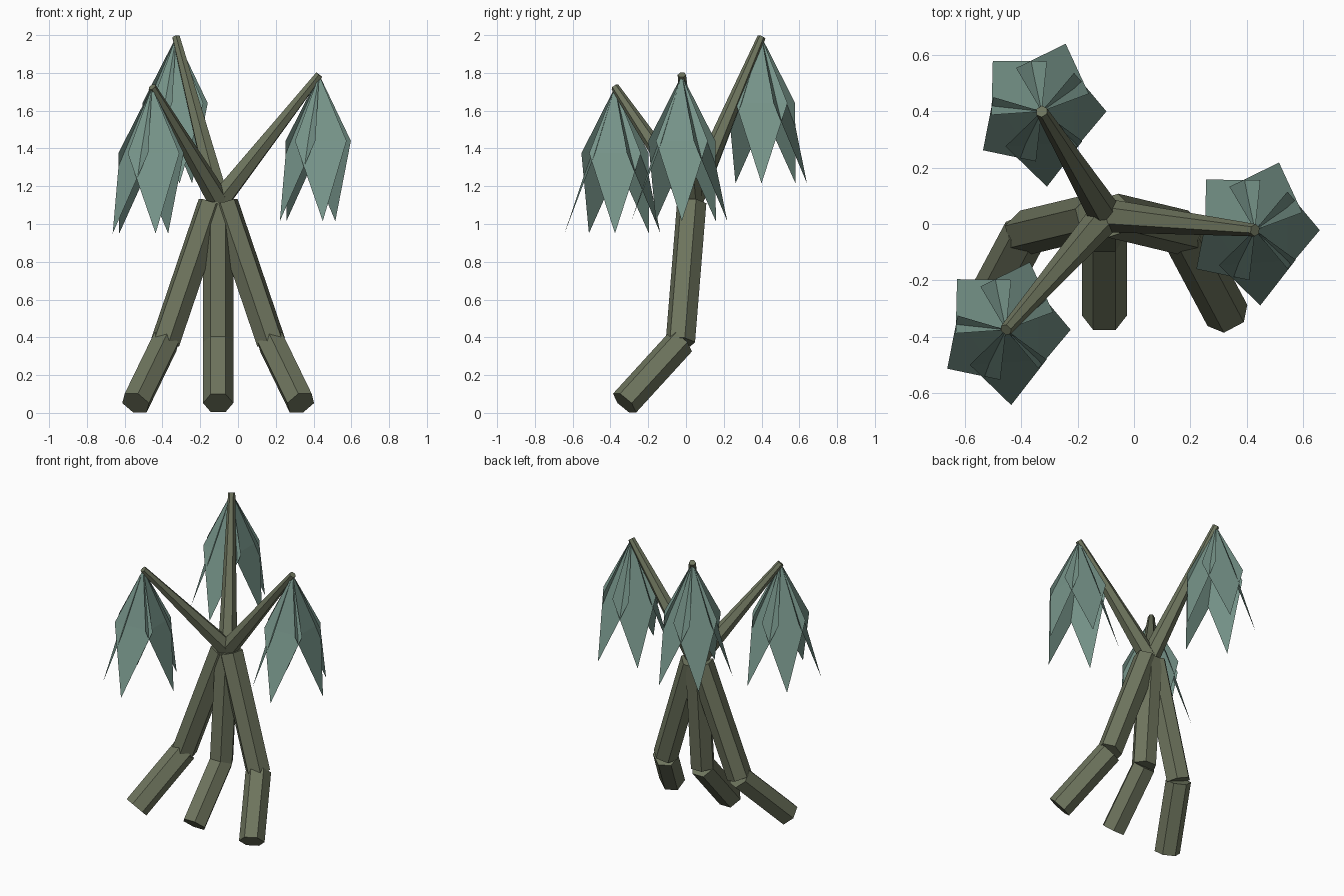
import bpy, math
from mathutils import Vector

if "Cube" in bpy.data.objects:
    bpy.data.objects.remove(bpy.data.objects["Cube"])


def material(name, rgb):
    m = bpy.data.materials.new(name)
    m.diffuse_color = (*rgb, 1)
    m.use_nodes = True
    m.node_tree.nodes["Principled BSDF"].inputs["Base Color"].default_value = m.diffuse_color
    return m


BARK = material("mossy_bark", (0.155, 0.175, 0.11))
LEAF = material("teal_leaf", (0.185, 0.30, 0.255))


def make(name, verts, faces, mat):
    me = bpy.data.meshes.new(name)
    me.from_pydata([tuple(v) for v in verts], [], faces)
    me.materials.append(mat)
    ob = bpy.data.objects.new(name, me)
    bpy.context.collection.objects.link(ob)
    return ob


def hex_beam(name, a, b, ra, rb):
    """Six-sided (tapered) beam from a to b, with corners on the horizontal axis."""
    a, b = Vector(a), Vector(b)
    d = (b - a).normalized()
    u = d.cross(Vector((0, 0, 1))).normalized()
    v = u.cross(d)
    verts = []
    for c, r in ((a, ra), (b, rb)):
        for i in range(6):
            t = i * math.pi / 3
            verts.append(c + (u * math.cos(t) + v * math.sin(t)) * r)
    faces = [(i, (i + 1) % 6, 6 + (i + 1) % 6, 6 + i) for i in range(6)]
    faces += [tuple(range(5, -1, -1)), tuple(range(6, 12))]
    make(name, verts, faces, BARK)


# Three bent trunk legs meeting near the crown
CX = -0.105
for side, tag in ((-1, "left"), (0, "middle"), (1, "right")):
    foot = (CX + side * 0.437, -0.325, 0.052)
    knee = (CX + side * 0.28, -0.03, 0.375)
    top = (CX + side * 0.03, 0.03, 1.11)
    hex_beam(tag + "_lower_trunk", foot, knee, 0.08, 0.08)
    hex_beam(tag + "_upper_trunk", knee, top, 0.08, 0.08)

# Leaf directions (degrees) and tip distances, shared by every cluster
LEAVES = ((0, 0.23), (70.5, 0.255), (134, 0.25), (213.5, 0.25), (274, 0.268))


def leaf_cluster(name, c):
    """Five drooping kite-shaped leaves hanging from a branch tip."""
    c = Vector(c)
    verts, faces = [], []
    for deg, reach in LEAVES:
        t = math.radians(deg)
        out = Vector((math.cos(t), math.sin(t), 0))
        side = Vector((-math.sin(t), math.cos(t), 0))
        mid = c + out * 0.115 + Vector((0, 0, -0.35))
        n = len(verts)
        verts += [c, mid - side * 0.137, mid + side * 0.137,
                  c + out * reach + Vector((0, 0, -0.775))]
        faces += [(n, n + 1, n + 2), (n + 1, n + 3, n + 2)]
    make(name, verts, faces, LEAF)


# Three tapered branches, each with a leaf cluster at the tip
TIPS = {"back": (-0.328, 0.40, 1.99),
        "right": (0.43, -0.022, 1.79),
        "front_left": (-0.455, -0.376, 1.725)}
for tag, tip in TIPS.items():
    hex_beam(tag + "_branch", (-0.10, 0.03, 1.12), tip, 0.06, 0.022)
    leaf_cluster(tag + "_leaves", tip)
